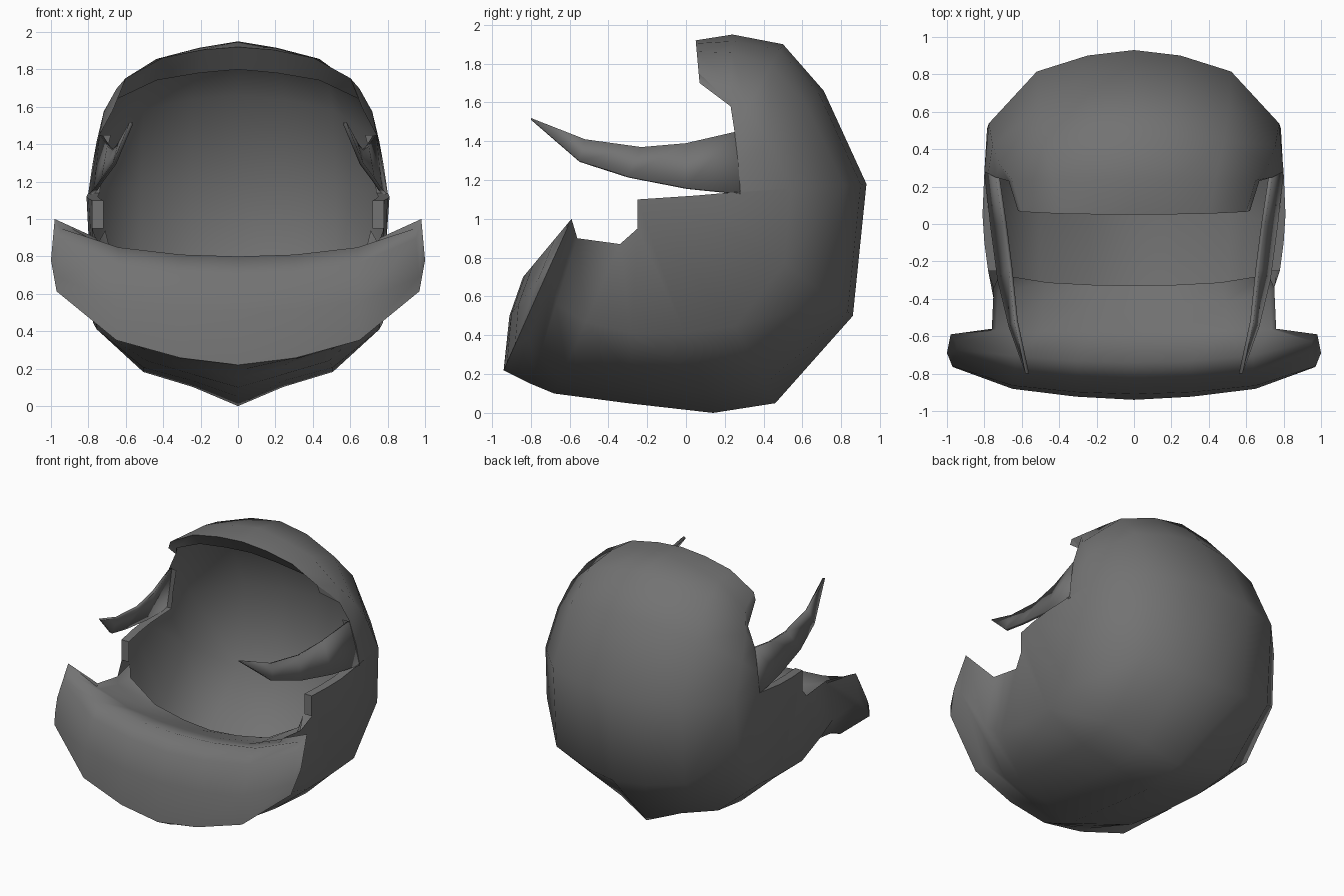
import bpy, bmesh, math

cube = bpy.data.objects.get("Cube")
if cube:
    bpy.data.objects.remove(cube)

# Single dark grey material
grey = bpy.data.materials.new("dark_grey")
grey.use_nodes = True
colour = (0.17, 0.17, 0.17, 1)
grey.diffuse_color = colour
grey.node_tree.nodes["Principled BSDF"].inputs["Base Color"].default_value = colour


def make_object(name, grid, angle):
    """Skin a grid of points made of rows of equal length."""
    bm = bmesh.new()
    rows = [[bm.verts.new(point) for point in row] for row in grid]
    for low, high in zip(rows, rows[1:]):
        for i in range(len(low) - 1):
            bm.faces.new((low[i], low[i + 1], high[i + 1], high[i]))
    bmesh.ops.remove_doubles(bm, verts=bm.verts, dist=0.0005)
    mesh = bpy.data.meshes.new(name)
    bm.to_mesh(mesh)
    bm.free()
    mesh.materials.append(grey)
    obj = bpy.data.objects.new(name, mesh)
    bpy.context.collection.objects.link(obj)
    bpy.ops.object.select_all(action="DESELECT")
    obj.select_set(True)
    bpy.context.view_layer.objects.active = obj
    bpy.ops.object.shade_smooth_by_angle(angle=math.radians(angle))
    return obj


# Shared rim corners, from the brow down to the chin wings
brow_end = (0.67, 0.23, 1.58)
lip_corner = (0.71, -0.25, 0.94)
cheek = (0.75, -0.34, 0.87)
wing_root = (0.76, -0.56, 0.90)
wing_tip = (0.98, -0.59, 1.00)
wing_side = (1.00, -0.69, 0.78)

# Ribs: centre line (y, z), rim corner (x, y, z), roundness, peak
brow_ribs = [
    ((0.15, 1.80), brow_end, 0.9, 0.2),               # under the brow
    ((0.05, 1.92), (0.62, 0.07, 1.70), 1, 0.1),       # brow edge
    ((0.24, 1.95), brow_end, 0.8, 0.25),
]
shell_ribs = [
    ((0.50, 1.90), (0.74, 0.25, 1.45), 0.9, 0.1),     # crown
    ((0.71, 1.66), (0.78, 0.27, 1.28), 0.75, 0.06),
    ((0.93, 1.18), (0.80, 0.28, 1.14), 0.65, 0.06),   # back
    ((0.86, 0.50), (0.81, 0.05, 1.12), 0.4, 0.06),
    ((0.46, 0.05), (0.80, -0.10, 1.11), 0.32, 0.36),  # keel
    ((0.14, 0.00), (0.78, -0.25, 1.10), 0.32, 0.36),
    ((-0.30, 0.05), (0.78, -0.25, 0.95), 0.35, 0.36),
]
chin_ribs = [
    ((-0.68, 0.10), cheek, 0.45, 0.3),
    ((-0.80, 0.15), wing_root, 0.55, 0.25),           # neck behind the wings
    ((-0.88, 0.19), wing_tip, 0.85, 0.15),            # back of the wings
    ((-0.94, 0.22), wing_side, 0.85, 0.12),           # chin bottom
    ((-0.91, 0.50), wing_side, 0.8, 0.05),
    ((-0.84, 0.70), wing_tip, 0.75, 0.05),
    ((-0.74, 0.80), wing_tip, 1, 0),                  # chin crest
    ((-0.58, 0.76), wing_root, 1, 0),
    ((-0.44, 0.71), cheek, 0.9, 0),
    ((-0.33, 0.67), lip_corner, 0.8, 0.1),            # inner lip
]
half = [0.31, 0.65, 0.97, 1]
steps = [-s for s in reversed(half)] + [0] + half


def rib_points(centre, rim, power, peak):
    points = []
    for s in steps:
        a = abs(s)
        w = math.sqrt(1 - a * a) ** power - peak * a * (1 - a)
        points.append((s * rim[0],
                       rim[1] + (centre[0] - rim[1]) * w,
                       rim[2] + (centre[1] - rim[2]) * w))
    return points


make_object("helmet_shell",
            [rib_points(*rib) for rib in brow_ribs + shell_ribs + chin_ribs], 75)

# Curved side blades: upper and lower edge, from root to tip
upper = [(0.74, 0.26, 1.45), (0.70, 0, 1.39), (0.67, -0.23, 1.37),
         (0.64, -0.52, 1.41), (0.58, -0.80, 1.52)]
lower = [(0.80, 0.28, 1.13), (0.77, 0, 1.16), (0.73, -0.30, 1.22),
         (0.67, -0.55, 1.30), (0.58, -0.80, 1.515)]
for name, side in (("left", 1), ("right", -1)):
    edges = [[(side * x, y, z) for x, y, z in edge] for edge in (upper, lower)]
    blade = make_object(name + "_blade", edges, 30)
    solid = blade.modifiers.new("thickness", "SOLIDIFY")
    solid.thickness = 0.02
    solid.offset = -side

    # Inward-turned rim along the side of the opening
    rim = [rib[1] for rib in shell_ribs]
    rows = [[(side * (x - inset), y, z) for x, y, z in rim] for inset in (0, 0.06)]
    make_object(name + "_opening_rim", rows, 30)
